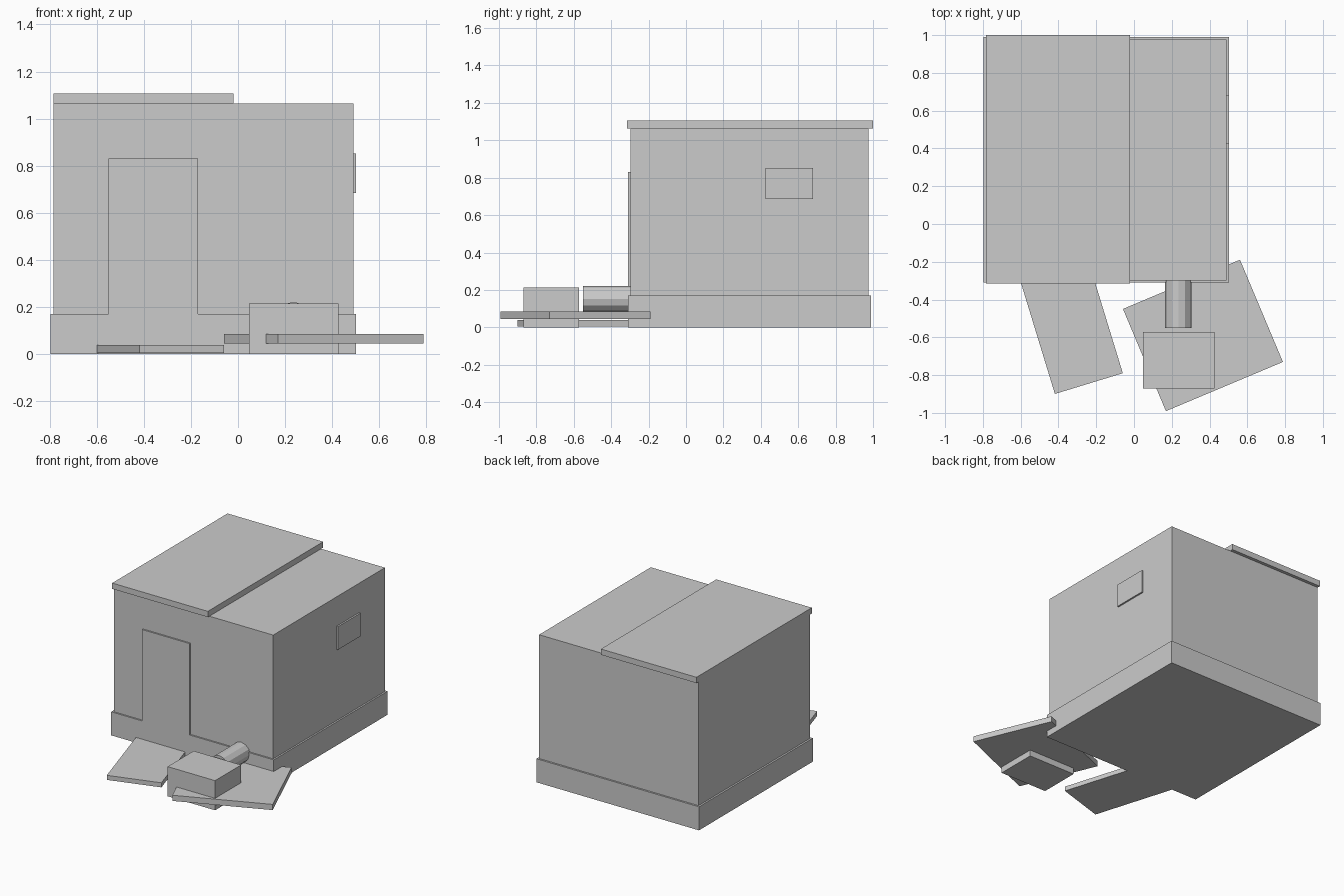
import bpy
import bmesh
from math import radians
from mathutils import Matrix

cube = bpy.data.objects.get("Cube")
if cube:
    bpy.data.objects.remove(cube, do_unlink=True)

grey = bpy.data.materials.new("plain grey")
grey.use_nodes = True
colour = (0.6, 0.6, 0.6, 1)
grey.diffuse_color = colour
grey.node_tree.nodes["Principled BSDF"].inputs["Base Color"].default_value = colour


def add_object(name, bm):
    mesh = bpy.data.meshes.new(name)
    bm.to_mesh(mesh)
    bm.free()
    mesh.materials.append(grey)
    obj = bpy.data.objects.new(name, mesh)
    bpy.context.collection.objects.link(obj)
    return obj


def box(name, x, y, z, turn=0):
    """Box spanning the three ranges, turned about its own upright axis."""
    size = [b - a for a, b in (x, y, z)]
    centre = [(a + b) / 2 for a, b in (x, y, z)]
    bm = bmesh.new()
    bmesh.ops.create_cube(bm, size=1, matrix=Matrix.Diagonal((*size, 1)))
    obj = add_object(name, bm)
    obj.location = centre
    obj.rotation_euler.z = radians(turn)
    return obj


def slab(name, centre, width, depth, z, turn):
    cx, cy = centre
    return box(name, (cx - width / 2, cx + width / 2),
               (cy - depth / 2, cy + depth / 2), z, turn)


# Building
box("foundation", (-0.797, 0.502), (-0.309, 0.99), (0, 0.17))
box("walls", (-0.784, 0.49), (-0.298, 0.977), (0.17, 1.064))
box("raised_roof", (-0.784, -0.02), (-0.316, 1.0), (1.064, 1.106))
box("door", (-0.55, -0.17), (-0.309, -0.29), (0.17, 0.83))
box("window", (0.48, 0.502), (0.424, 0.68), (0.685, 0.852))

# Paving in front
slab("path", (-0.334, -0.534), 0.376, 0.65, (0.005, 0.038), 17)
slab("terrace", (0.365, -0.59), 0.672, 0.587, (0.045, 0.086), 22.8)

# Block on the terrace and the pipe joining the wall
box("block", (0.047, 0.426), (-0.87, -0.573), (0, 0.214))
bm = bmesh.new()
bmesh.ops.create_cone(bm, cap_ends=True, segments=12, radius1=0.07,
                      radius2=0.07, depth=0.255)
pipe = add_object("pipe", bm)
pipe.location = (0.235, -0.4225, 0.152)
pipe.rotation_euler.x = radians(90)
